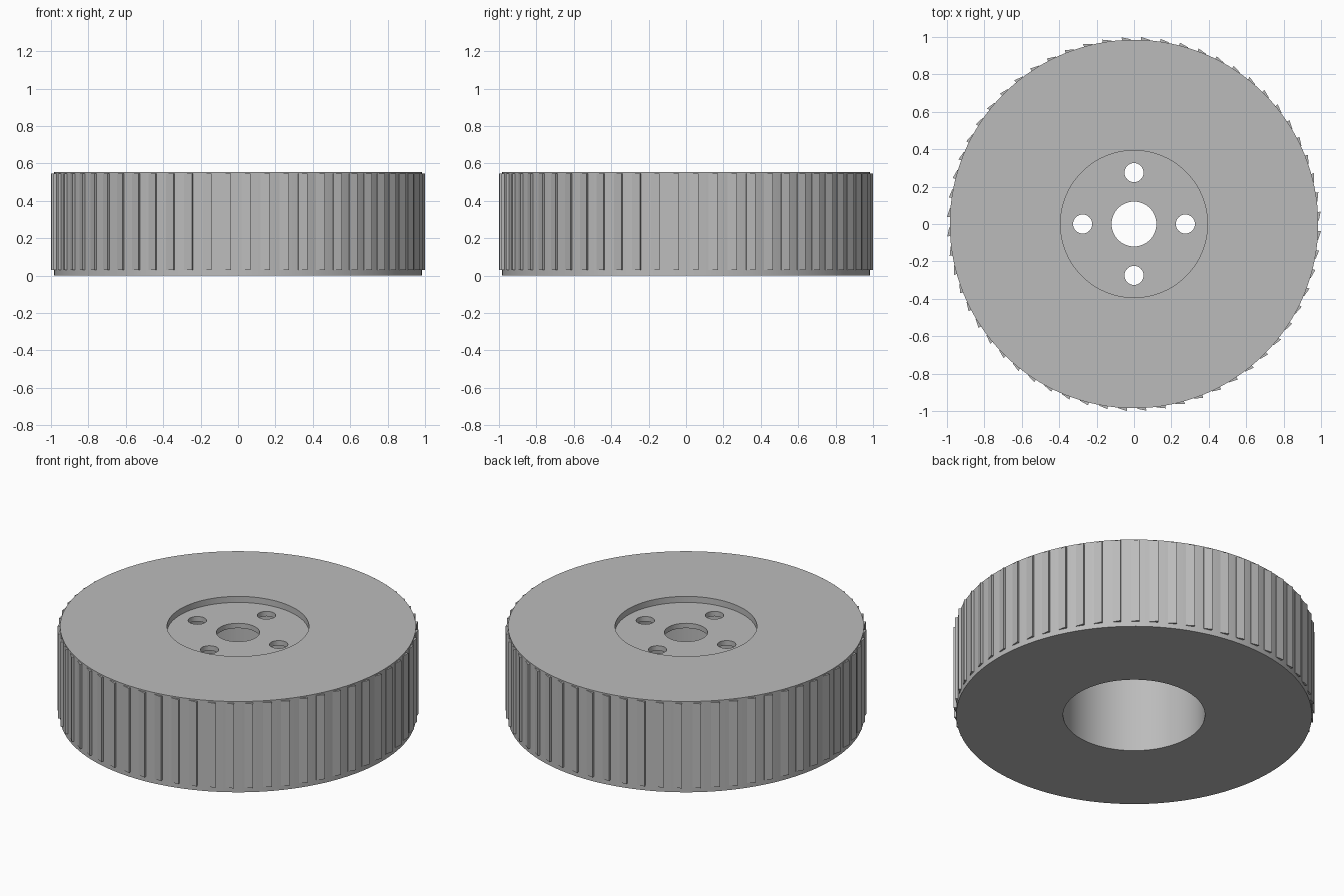
import bpy, bmesh, math
from mathutils import Matrix

if "Cube" in bpy.data.objects:
    bpy.data.objects.remove(bpy.data.objects["Cube"])

R, H, BORE = 0.985, 0.555, 0.393
PLATE_TOP, PLATE_BOTTOM = 0.518, 0.488
TEETH = 60

grey = bpy.data.materials.new("plain grey")
grey.diffuse_color = (0.50, 0.50, 0.50, 1)
grey.use_nodes = True
grey.node_tree.nodes["Principled BSDF"].inputs["Base Color"].default_value = grey.diffuse_color


def add_object(name, bm):
    bmesh.ops.recalc_face_normals(bm, faces=bm.faces[:])
    mesh = bpy.data.meshes.new(name)
    bm.to_mesh(mesh)
    bm.free()
    mesh.materials.append(grey)
    obj = bpy.data.objects.new(name, mesh)
    bpy.context.collection.objects.link(obj)
    return obj


def smooth(obj):
    bpy.ops.object.select_all(action='DESELECT')
    obj.select_set(True)
    bpy.context.view_layer.objects.active = obj
    bpy.ops.object.shade_smooth_by_angle(angle=math.radians(30))


def lathe(name, profile, steps=128):
    """Spin a closed (radius, z) outline around the z axis."""
    bm = bmesh.new()
    rings = [[bm.verts.new((r * math.cos(a), r * math.sin(a), z)) for r, z in profile]
             for a in (math.tau * i / steps for i in range(steps))]
    n = len(profile)
    for i in range(steps):
        a, b = rings[i], rings[(i + 1) % steps]
        for k in range(n):
            bm.faces.new((a[k], b[k], b[(k + 1) % n], a[(k + 1) % n]))
    return add_object(name, bm)


# Thick wheel ring, open through the middle
ring = lathe("wheel_ring", [(BORE, 0), (R, 0), (R, H), (BORE, H)])
smooth(ring)

# Thin recessed hub plate with centre hole
plate = lathe("hub_plate", [(0.12, PLATE_BOTTOM), (BORE + 0.005, PLATE_BOTTOM),
                            (BORE + 0.005, PLATE_TOP), (0.12, PLATE_TOP)])

# Four bolt holes through the hub plate
bm = bmesh.new()
for i in range(4):
    a = i * math.pi / 2
    bmesh.ops.create_cone(bm, cap_ends=True, segments=32, radius1=0.051, radius2=0.051, depth=0.3,
                          matrix=Matrix.Translation((0.275 * math.cos(a), 0.275 * math.sin(a), 0.5)))
cutter = add_object("bolt_hole_cutter", bm)
cutter.hide_render = True
cutter.hide_set(True)
cut = plate.modifiers.new("bolt_holes", 'BOOLEAN')
cut.operation = 'DIFFERENCE'
cut.solver = 'EXACT'
cut.object = cutter
bpy.context.view_layer.objects.active = plate
bpy.ops.object.modifier_apply(modifier=cut.name)
bpy.data.objects.remove(cutter)
smooth(plate)

# Tilted tread slats: one edge nearly flush, the other raised
bm = bmesh.new()
section = [(0.97, 0.018), (0.988, 0.018), (1.0, 0.066), (0.97, 0.066)]  # radius, angle
for i in range(TEETH):
    start = math.tau * i / TEETH
    low, high = [[bm.verts.new((r * math.cos(start + a), r * math.sin(start + a), z))
                  for r, a in section] for z in (0.03, 0.546)]
    bm.faces.new(low)
    bm.faces.new(high)
    for k in range(4):
        j = (k + 1) % 4
        bm.faces.new((low[k], low[j], high[j], high[k]))
add_object("tread_slats", bm)
